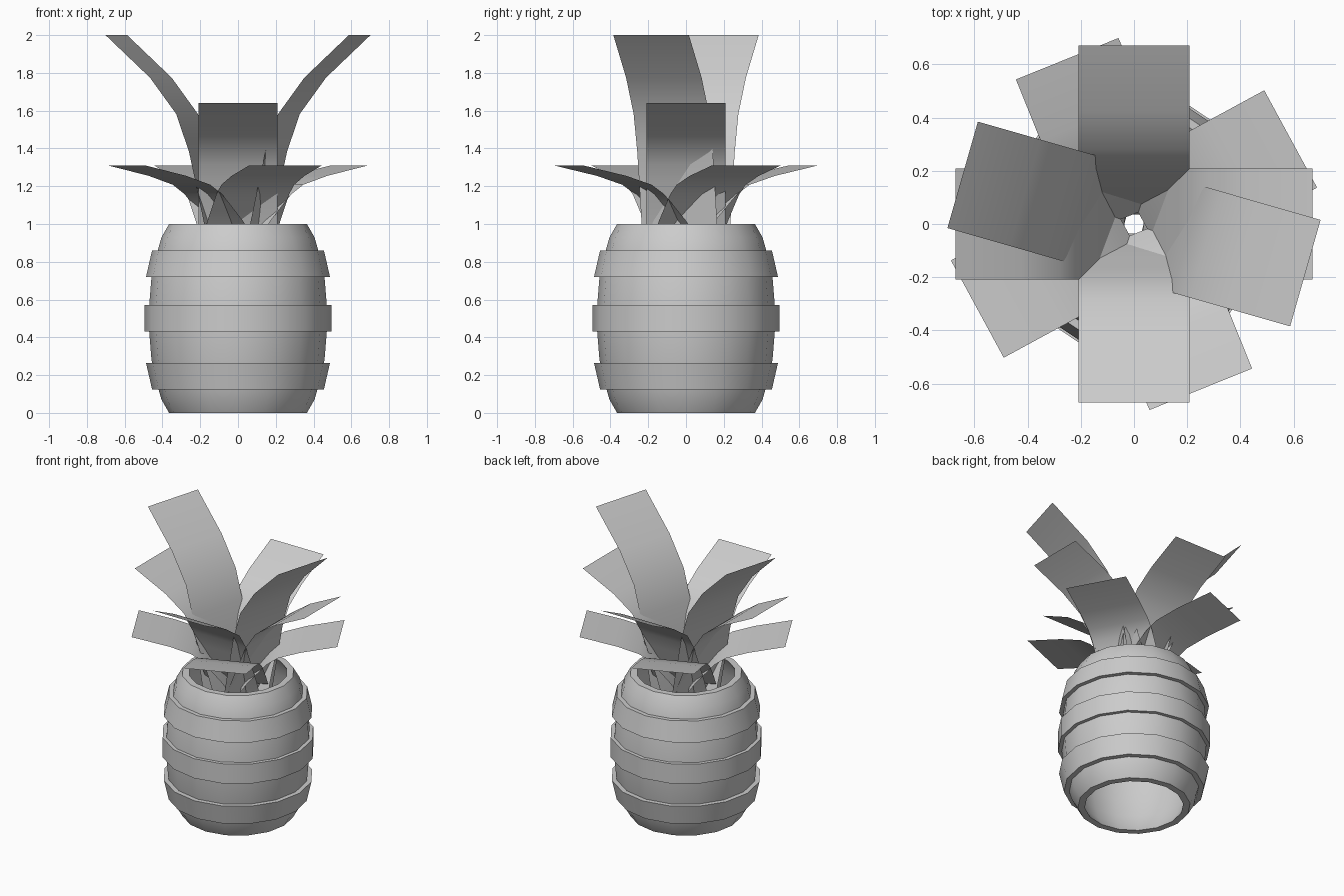
import bpy
import bmesh
from math import sin, cos, pi, radians

cube = bpy.data.objects.get("Cube")
if cube:
    bpy.data.objects.remove(cube, do_unlink=True)

SIDES = 16
LEAF_WIDTH = 0.416

grey = bpy.data.materials.new("plain grey")
grey.use_nodes = True
grey.diffuse_color = (0.6, 0.6, 0.6, 1)
grey.node_tree.nodes["Principled BSDF"].inputs["Base Color"].default_value = (0.6, 0.6, 0.6, 1)


def finish(name, bm, angle):
    """Turn a bmesh into a smooth shaded object."""
    mesh = bpy.data.meshes.new(name)
    bm.to_mesh(mesh)
    bm.free()
    mesh.materials.append(grey)
    obj = bpy.data.objects.new(name, mesh)
    bpy.context.collection.objects.link(obj)
    bpy.ops.object.select_all(action="DESELECT")
    obj.select_set(True)
    bpy.context.view_layer.objects.active = obj
    bpy.ops.object.shade_smooth_by_angle(angle=radians(angle))
    return obj


def lathe(name, profile, angle):
    """Spin a closed (radius, height) profile around z."""
    bm = bmesh.new()
    rings = [[bm.verts.new((r * cos(2 * pi * i / SIDES), r * sin(2 * pi * i / SIDES), z))
              for i in range(SIDES)] for r, z in profile]
    for k, low in enumerate(rings):
        high = rings[(k + 1) % len(rings)]
        for i in range(SIDES):
            j = (i + 1) % SIDES
            bm.faces.new((low[i], low[j], high[j], high[i]))
    bmesh.ops.recalc_face_normals(bm, faces=bm.faces)
    return finish(name, bm, angle)


def leaf(name, heading, tip, stretch):
    """Curved sheet running outward from the middle of the pot."""
    bm = bmesh.new()
    c, s, half = cos(radians(heading)), sin(radians(heading)), LEAF_WIDTH / 2
    rows = []
    for r, drop in LEAF_CURVE:
        z = tip - drop * stretch
        rows.append([bm.verts.new((r * c - w * s, r * s + w * c, z)) for w in (-half, half)])
    for a, b in zip(rows, rows[1:]):
        bm.faces.new((a[0], b[0], b[1], a[1]))
    return finish(name, bm, 60)


# Open barrel with a wall of even thickness; the lower half mirrors the upper
upper = [(0.475, 0.5), (0.47, 0.57), (0.458, 0.72), (0.425, 0.86), (0.405, 0.93), (0.365, 1.0)]
outer = [(r, 1 - z) for r, z in reversed(upper[1:])] + upper
inner = [(r - 0.045, z) for r, z in reversed(outer)]
lathe("barrel_pot", outer + inner, 60)

# Raised hoops: one straight, two flared
lathe("middle_band", [(0.44, 0.43), (0.495, 0.43), (0.495, 0.57), (0.44, 0.57)], 40)
flared = [(0.43, 0.72), (0.487, 0.72), (0.455, 0.86), (0.41, 0.86)]
lathe("upper_band", flared, 40)
lathe("lower_band", [(r, 0.985 - z) for r, z in flared], 40)

# Leaf profile: distance from the centre and drop below the tip
LEAF_CURVE = [(0.035, 0.36), (0.086, 0.29), (0.13, 0.24), (0.167, 0.198), (0.21, 0.151),
              (0.28, 0.102), (0.425, 0.055), (0.67, 0)]

# Three tiers, each leaf paired with one on the opposite side
for tier, headings, tip, stretch in (("low", (28.5, 112), 1.31, 1.0),
                                     ("middle", (0, 90), 1.64, 2.15),
                                     ("tall", (164,), 2.0, 4.1)):
    for n, heading in enumerate(headings):
        for side, turn in (("a", 0), ("b", 180)):
            leaf(f"{tier}_leaf_{n + 1}{side}", heading + turn, tip, stretch)
